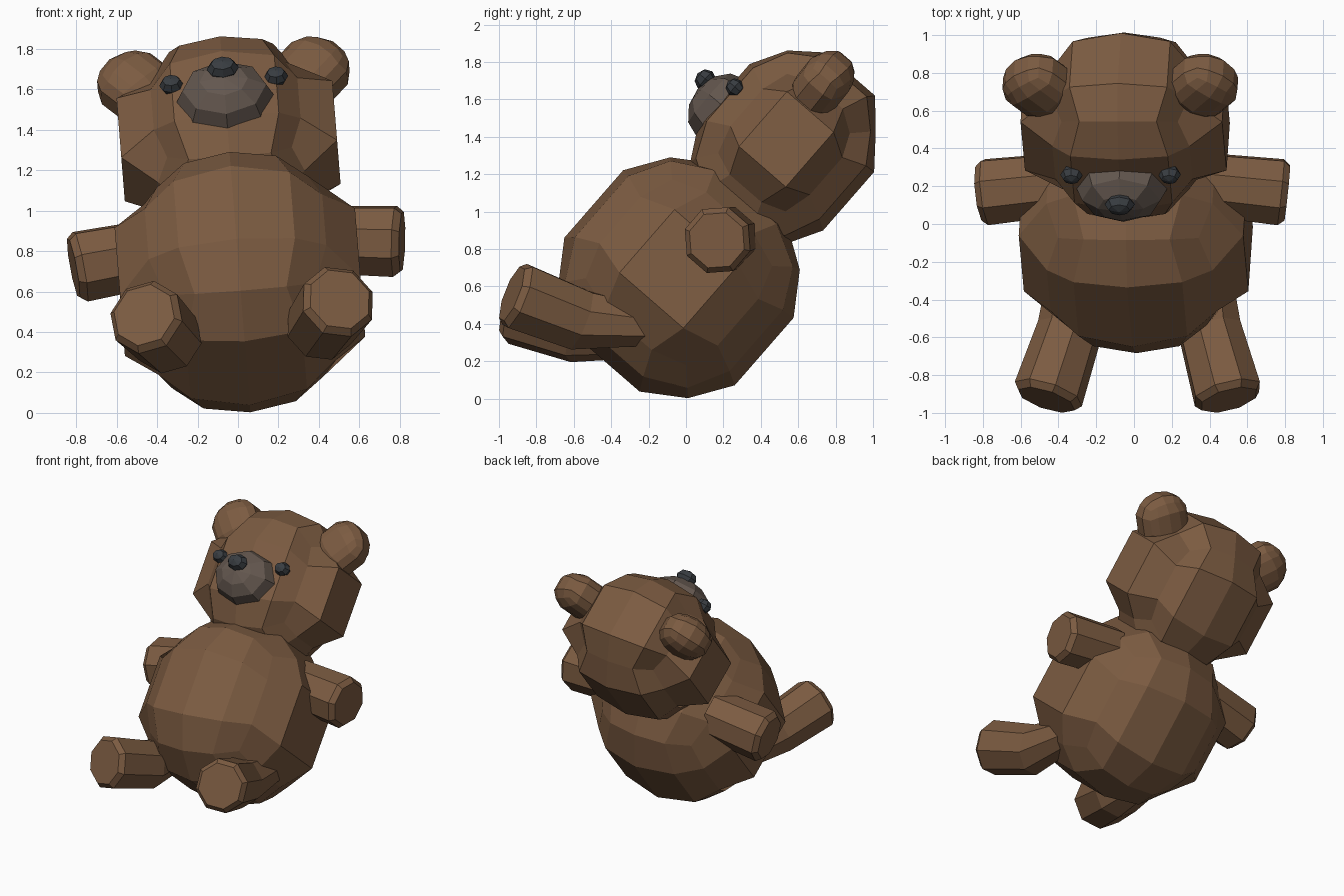
import bpy, bmesh, math
from mathutils import Matrix, Vector

if "Cube" in bpy.data.objects:
    bpy.data.objects.remove(bpy.data.objects["Cube"])


def material(name, rgb):
    m = bpy.data.materials.new(name)
    m.diffuse_color = (*rgb, 1)
    m.use_nodes = True
    m.node_tree.nodes["Principled BSDF"].inputs["Base Color"].default_value = m.diffuse_color
    return m


BROWN = material("brown plush", (0.2, 0.105, 0.053))
GREY = material("muzzle grey", (0.125, 0.095, 0.077))
DARK = material("dark grey", (0.04, 0.046, 0.053))

# The bear is modelled upright around its belly centre, then reclined and rolled
POSE = (Matrix.Translation((0.01, -0.03, 0.64))
        @ Matrix.Rotation(math.radians(-4.6), 4, 'Y')
        @ Matrix.Rotation(math.radians(-41), 4, 'X'))


def finish(bm, name, mat):
    bmesh.ops.recalc_face_normals(bm, faces=bm.faces)
    bm.transform(POSE)
    me = bpy.data.meshes.new(name)
    bm.to_mesh(me)
    bm.free()
    me.materials.append(mat)
    ob = bpy.data.objects.new(name, me)
    bpy.context.collection.objects.link(ob)


def ball(name, centre, radii, mat, tilt=0, pinch=1, nape=1):
    """Round cube: four panels across, three deep and three high.
    pinch pulls in the side edges, nape the upper back edge."""
    bm = bmesh.new()
    bmesh.ops.create_cube(bm, size=2)
    for axis, cuts in enumerate(((-0.5, 0, 0.5), (-0.4, 0.4), (-0.4, 0.4))):
        for c in cuts:
            n = Vector((0, 0, 0))
            n[axis] = 1
            bmesh.ops.bisect_plane(bm, geom=bm.verts[:] + bm.edges[:] + bm.faces[:],
                                   plane_co=n * c, plane_no=n)
    for v in bm.verts:
        x, y, z = v.co
        r = 1
        if abs(x) > 0.9 and max(abs(y), abs(z)) > 0.9:
            r *= pinch
        if min(y, z) > 0.9:
            r *= nape
        v.co = v.co.normalized() * r
    bm.transform(Matrix.Translation(centre) @ Matrix.Rotation(tilt, 4, 'Y')
                 @ Matrix.Diagonal((*radii, 1)))
    finish(bm, name, mat)


def button(name, centre, radii, mat, seg=8, rings=6):
    """Faceted sphere with its pole facing forward."""
    bm = bmesh.new()
    bmesh.ops.create_uvsphere(bm, u_segments=seg, v_segments=rings, radius=1)
    bm.transform(Matrix.Translation(centre) @ Matrix.Diagonal((*radii, 1))
                 @ Matrix.Rotation(math.pi / 2, 4, 'X'))
    finish(bm, name, mat)


def limb(name, points, radii, mat):
    """Eight-sided limb through the points, with a chamfered end."""
    points = [Vector(p) for p in points]
    axis = (points[-1] - points[-2]).normalized()
    turn = axis.to_track_quat('Z', 'Y').to_matrix()
    stations = list(zip(points[:-1], radii))
    stations += [(points[-1] - axis * 0.035, radii[-1]), (points[-1], radii[-1] - 0.03)]
    bm = bmesh.new()
    rings = []
    for p, r in stations:
        angles = [(i + 0.5) * math.pi / 4 for i in range(8)]
        rings.append([bm.verts.new(p + turn @ Vector((r * math.cos(a), r * math.sin(a), 0)))
                      for a in angles])
    for a, b in zip(rings, rings[1:]):
        for i in range(8):
            j = (i + 1) % 8
            bm.faces.new((a[i], a[j], b[j], b[i]))
    bm.faces.new(rings[0])
    bm.faces.new(rings[-1])
    finish(bm, name, mat)


# Torso and head
ball("body", (0, -0.01, 0), (0.685, 0.65, 0.645), BROWN, pinch=0.945)
ball("head", (0, -0.036, 0.905), (0.615, 0.475, 0.56), BROWN, pinch=0.87, nape=0.93)

# Face
button("muzzle", (0, -0.44, 0.835), (0.24, 0.16, 0.2), GREY)
button("nose", (0, -0.60, 0.893), (0.08, 0.055, 0.06), DARK, 8, 4)

# Paired parts
for side, s in (("left", -1), ("right", 1)):
    button(side + "_eye", (s * 0.26, -0.44, 0.95), (0.06, 0.05, 0.05), DARK, 8, 4)
    ball(side + "_ear", (s * 0.435, -0.09, 1.265), (0.195, 0.145, 0.2), BROWN,
         s * math.radians(40))
    limb(side + "_arm", [(s * 0.38, 0.058, 0.30), (s * 0.815, 0.054, 0.235)],
         [0.175, 0.185], BROWN)
    limb(side + "_leg", [(s * 0.36, 0.056, -0.323), (s * 0.375, -0.244, -0.543),
                         (s * 0.485, -0.603, -0.68)], [0.12, 0.175, 0.19], BROWN)
